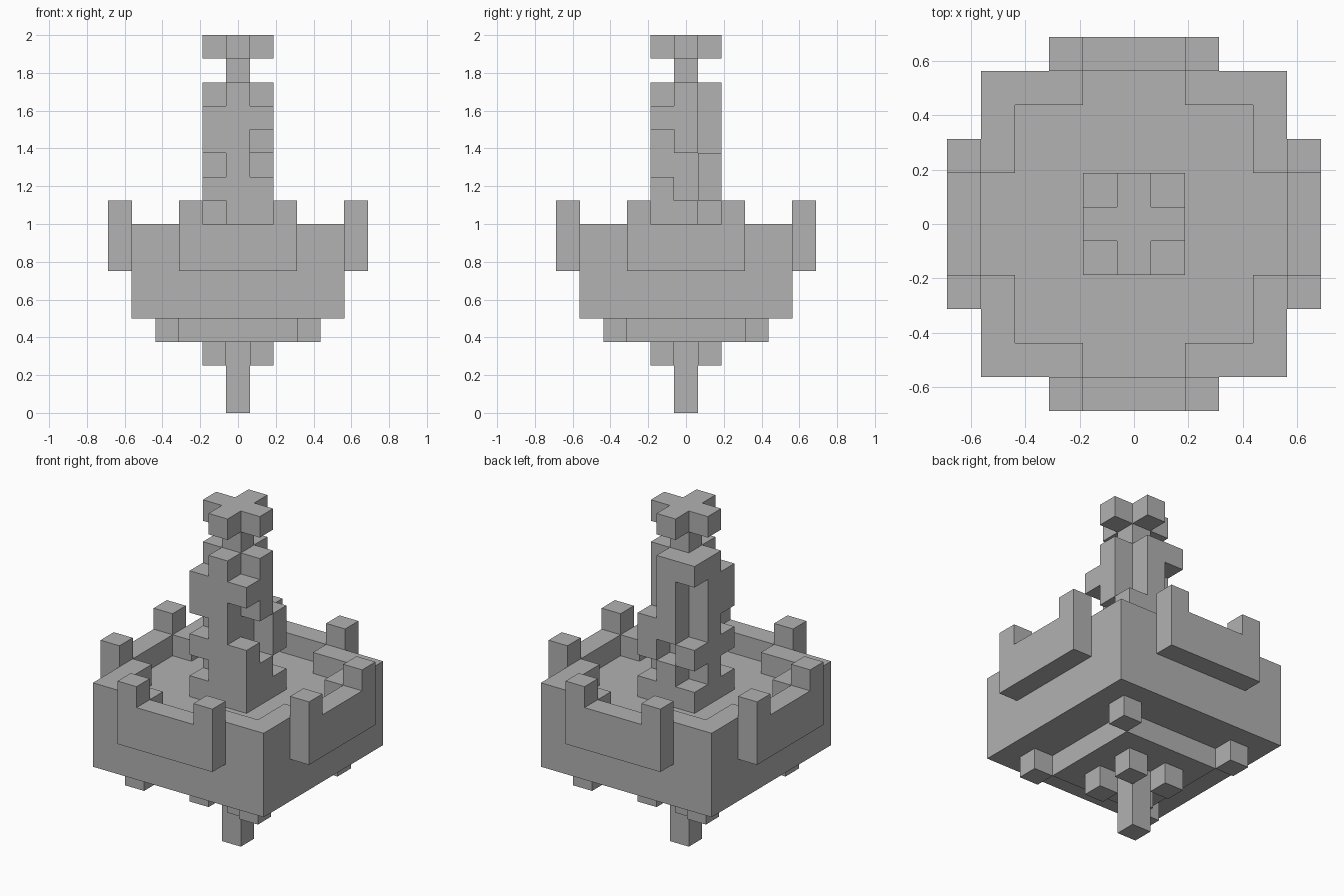
import bpy, bmesh
from mathutils import Vector

cube = bpy.data.objects.get("Cube")
if cube:
    bpy.data.objects.remove(cube, do_unlink=True)

U = 0.125  # edge of one block

stone = bpy.data.materials.new("grey_stone")
stone.use_nodes = True
grey = (0.445, 0.445, 0.445, 1)
stone.diffuse_color = grey
stone.node_tree.nodes["Principled BSDF"].inputs["Base Color"].default_value = grey


def box(x0, x1, y0, y1, z0, z1):
    """Block cells in an inclusive range."""
    return {(x, y, z) for x in range(x0, x1 + 1)
            for y in range(y0, y1 + 1) for z in range(z0, z1 + 1)}


def column(x, y, levels):
    return {(x, y, z) for z in levels}


def four_corners(d, z):
    return {(sx * d, sy * d, z) for sx in (-1, 1) for sy in (-1, 1)}


def turn(cells, quarter):
    for _ in range(quarter):
        cells = {(-y, x, z) for x, y, z in cells}
    return cells


parts = {}

# Underside: hanging stem, stepped plate and small feet
parts["bottom_stem"] = box(0, 0, 0, 0, 0, 2)
parts["inner_feet"] = four_corners(1, 2)
parts["bottom_plate"] = box(-2, 2, -2, 2, 3, 3)
parts["outer_feet"] = four_corners(3, 3)

# Main body with corner rims around a sunken floor
parts["body"] = box(-4, 4, -4, 4, 4, 6)
corner = box(2, 4, 4, 4, 7, 7) | box(4, 4, 2, 4, 7, 7)
for i, name in enumerate(("back_left", "back_right", "front_right", "front_left")):
    parts[name + "_rim"] = turn(corner, i)

# Parapet with two raised posts on each side
parapet = box(-2, 2, -5, -5, 6, 7) | column(-2, -5, [8]) | column(2, -5, [8])
for i, name in enumerate(("front", "left", "back", "right")):
    parts[name + "_parapet"] = turn(parapet, i)

# Tower: core, four side ribs and broken corner ribs
parts["tower_base"] = box(-1, 1, -1, 1, 7, 7)
parts["tower_core"] = box(0, 0, 0, 0, 8, 14)
parts["front_rib"] = column(0, -1, range(8, 14))
parts["right_rib"] = column(-1, 0, range(8, 14))
parts["left_rib"] = column(1, 0, [8, 11, 12, 13])
parts["back_rib"] = column(0, 1, [8, 10, 11, 12, 13])
parts["front_right_blocks"] = column(-1, -1, [9, 11, 12])
parts["front_left_blocks"] = column(1, -1, [8, 9, 12])
parts["back_left_blocks"] = column(1, 1, [9, 10])
parts["back_right_blocks"] = column(-1, 1, [9, 13])

# Cross-shaped cap
parts["cross_cap"] = box(-1, 1, 0, 0, 15, 15) | box(0, 0, -1, 1, 15, 15)

filled = set().union(*parts.values())


def build(name, cells):
    """Make the outer faces of a part, merged into clean flat panels."""
    bm = bmesh.new()
    for c in cells:
        middle = Vector(c) + Vector((0, 0, 0.5))
        for axis in range(3):
            for sign in (-1, 1):
                n = Vector((0, 0, 0))
                n[axis] = sign
                if tuple(int(a + b) for a, b in zip(c, n)) in filled:
                    continue
                u = Vector((0, 0, 0))
                u[(axis + 1) % 3] = 0.5
                v = n.cross(u)
                f = middle + n * 0.5
                quad = (f - u - v, f + u - v, f + u + v, f - u + v)
                bm.faces.new([bm.verts.new(p * U) for p in quad])
    bmesh.ops.remove_doubles(bm, verts=bm.verts, dist=0.001)
    bmesh.ops.dissolve_limit(bm, angle_limit=0.01, verts=bm.verts, edges=bm.edges)
    mesh = bpy.data.meshes.new(name)
    bm.to_mesh(mesh)
    bm.free()
    mesh.materials.append(stone)
    obj = bpy.data.objects.new(name, mesh)
    bpy.context.collection.objects.link(obj)


for part_name, part_cells in parts.items():
    build(part_name, part_cells)
